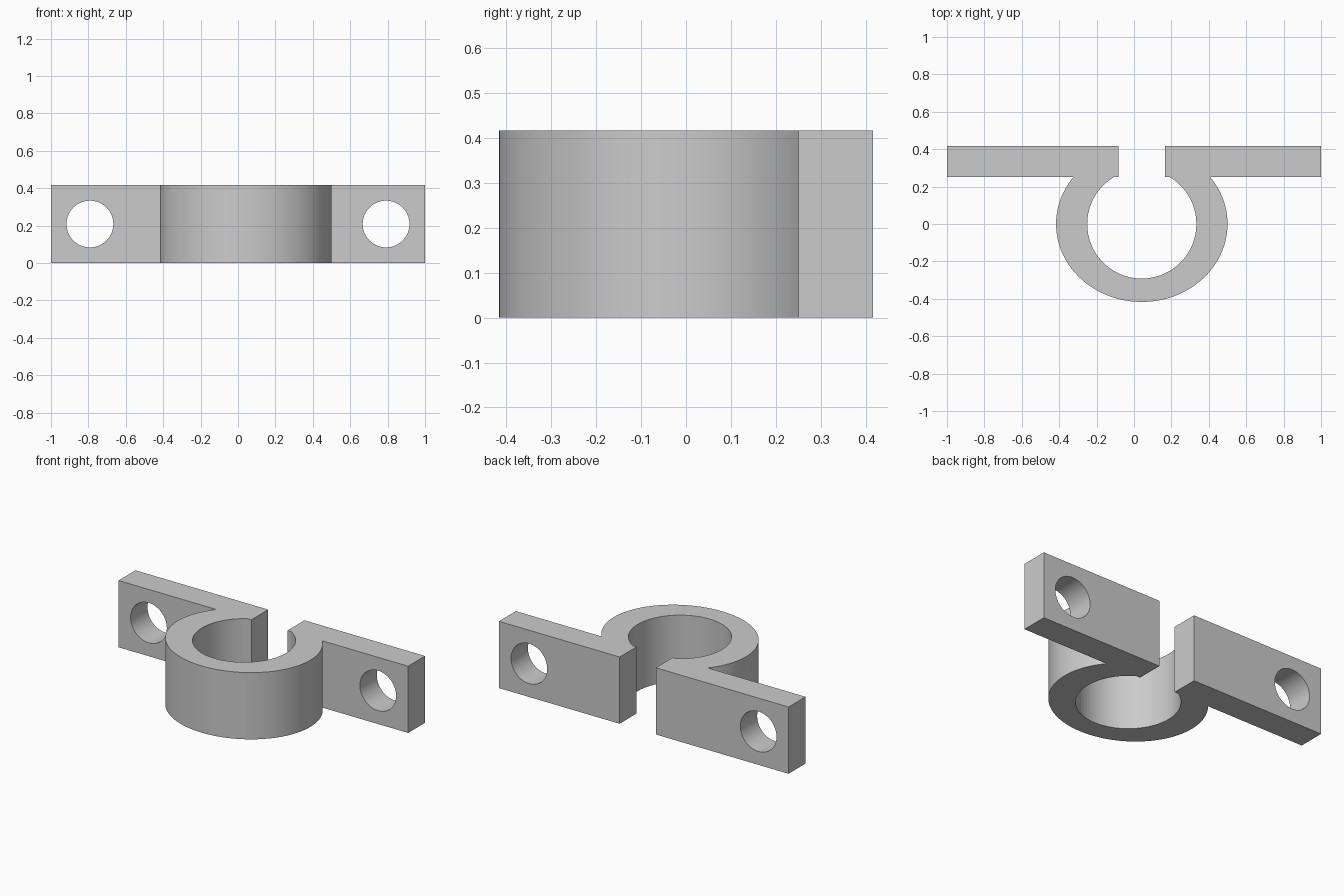
import bpy, bmesh, math

default = bpy.data.objects.get("Cube")
if default:
    bpy.data.objects.remove(default, do_unlink=True)

U = 1 / 24                      # drafting module
HEIGHT = 10 * U
RING_X = U                      # ring sits slightly off centre
PLATE_FRONT, PLATE_BACK = 6 * U, 10 * U
GAP = 3 * U

grey = bpy.data.materials.new("plain grey")
grey.use_nodes = True
colour = (0.6, 0.6, 0.6, 1)
grey.diffuse_color = colour
grey.node_tree.nodes["Principled BSDF"].inputs["Base Color"].default_value = colour


def arc(rx, ry, y_end, steps):
    """Open arc round the front, from left (+x) to right (-x), ending at y_end."""
    a = math.asin(y_end / ry)
    sweep = math.pi + 2 * a
    return [(RING_X + rx * math.cos(a - sweep * i / steps),
             ry * math.sin(a - sweep * i / steps)) for i in range(steps + 1)]


# Clamp outline: split ring with two flanges
outer = arc(11 * U, 10 * U, PLATE_FRONT, 96)
inner = arc(7 * U, 7 * U, PLATE_FRONT, 96)
left_end, right_end = RING_X + GAP, RING_X - GAP
outline = [(left_end, PLATE_FRONT), (left_end, PLATE_BACK),
           (1, PLATE_BACK), (1, PLATE_FRONT)]
outline += outer
outline += [(-1, PLATE_FRONT), (-1, PLATE_BACK),
            (right_end, PLATE_BACK), (right_end, PLATE_FRONT)]
outline += inner[::-1]

bm = bmesh.new()
base = bm.faces.new([bm.verts.new((x, y, 0)) for x, y in outline])
top = bmesh.ops.extrude_face_region(bm, geom=[base])["geom"]
bmesh.ops.translate(bm, vec=(0, 0, HEIGHT),
                    verts=[v for v in top if isinstance(v, bmesh.types.BMVert)])
bmesh.ops.recalc_face_normals(bm, faces=bm.faces)
mesh = bpy.data.meshes.new("pipe_clamp")
bm.to_mesh(mesh)
bm.free()
mesh.materials.append(grey)
clamp = bpy.data.objects.new("pipe_clamp", mesh)
bpy.context.collection.objects.link(clamp)

# Screw holes through the flanges
for side in (-1, 1):
    bpy.ops.mesh.primitive_cylinder_add(
        vertices=64, radius=3 * U, depth=0.4,
        location=(side * 19 * U, (PLATE_FRONT + PLATE_BACK) / 2, HEIGHT / 2),
        rotation=(math.pi / 2, 0, 0))
    cutter = bpy.context.object
    cutter.name = "hole_cutter"
    cutter.hide_render = True
    cutter.data.materials.append(grey)
    cut = clamp.modifiers.new("screw_hole", "BOOLEAN")
    cut.operation = "DIFFERENCE"
    cut.solver = "EXACT"
    cut.object = cutter
    bpy.context.view_layer.objects.active = clamp
    bpy.ops.object.modifier_apply(modifier=cut.name)
    bpy.data.objects.remove(cutter, do_unlink=True)

# Smooth curved walls, crisp edges
bpy.ops.object.select_all(action="DESELECT")
clamp.select_set(True)
bpy.context.view_layer.objects.active = clamp
bpy.ops.object.shade_smooth_by_angle(angle=math.radians(30))
